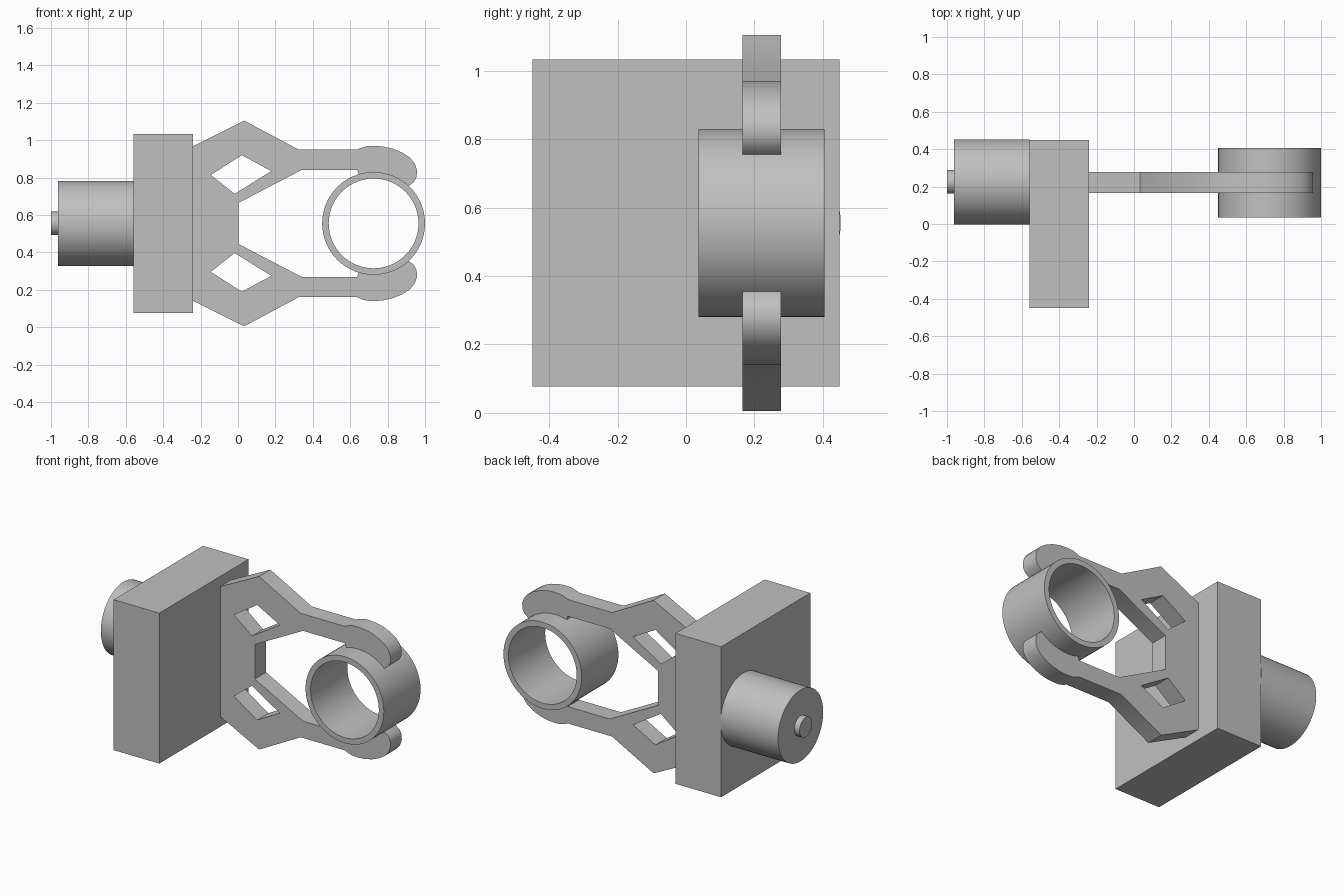
import bpy, bmesh
from math import radians, cos, sin, pi
from mathutils import Matrix

cube = bpy.data.objects.get("Cube")
if cube:
    bpy.data.objects.remove(cube, do_unlink=True)

MID_Z = 0.555          # mirror height of the gripper
MOTOR_Y = 0.225        # motor, fingers and ring share this depth
RING_X, RING_R = 0.725, 0.275

grey = bpy.data.materials.new("plain grey")
grey.use_nodes = True
grey.diffuse_color = (0.53, 0.53, 0.53, 1)
grey.node_tree.nodes["Principled BSDF"].inputs["Base Color"].default_value = (0.53, 0.53, 0.53, 1)


def finish(obj):
    """Clean the mesh, give it the material and shade it."""
    bm = bmesh.new()
    bm.from_mesh(obj.data)
    bmesh.ops.remove_doubles(bm, verts=bm.verts, dist=0.0001)
    bmesh.ops.recalc_face_normals(bm, faces=bm.faces)
    bm.to_mesh(obj.data)
    bm.free()
    obj.data.materials.clear()
    obj.data.materials.append(grey)
    bpy.ops.object.select_all(action='DESELECT')
    obj.select_set(True)
    bpy.context.view_layer.objects.active = obj
    bpy.ops.object.shade_smooth_by_angle(angle=radians(30))


def cylinder_x(name, x0, x1, radius):
    """Solid cylinder lying along x on the motor axis."""
    bpy.ops.mesh.primitive_cylinder_add(
        vertices=64, radius=radius, depth=x1 - x0,
        location=((x0 + x1) / 2, MOTOR_Y, MID_Z), rotation=(0, pi / 2, 0))
    obj = bpy.context.object
    obj.name = name
    finish(obj)


def slab(name, outlines, y0, y1):
    """Extrude closed x-z outlines along y; inner outlines become holes."""
    curve = bpy.data.curves.new(name, 'CURVE')
    curve.dimensions = '2D'
    curve.fill_mode = 'BOTH'
    curve.extrude = (y1 - y0) / 2
    for points in outlines:
        spline = curve.splines.new('POLY')
        spline.points.add(len(points) - 1)
        for p, (x, z) in zip(spline.points, points):
            p.co = (x, z, 0, 1)
        spline.use_cyclic_u = True
    obj = bpy.data.objects.new(name, curve)
    bpy.context.collection.objects.link(obj)
    obj.location.y = (y0 + y1) / 2
    obj.rotation_euler.x = pi / 2
    bpy.ops.object.select_all(action='DESELECT')
    obj.select_set(True)
    bpy.context.view_layer.objects.active = obj
    bpy.ops.object.convert(target='MESH')
    obj = bpy.context.object
    obj.name = name
    finish(obj)


def arc(radius, start, end, steps):
    """Points on a circle about the ring centre, angles in degrees."""
    angles = [radians(start + (end - start) * i / steps) for i in range(steps + 1)]
    return [(RING_X + radius * cos(a), MID_Z + radius * sin(a)) for a in angles]


def flip(points):
    return [(x, 2 * MID_Z - z) for x, z in reversed(points)]


# Housing block
bpy.ops.mesh.primitive_cube_add(size=1, location=(-0.4, 0, MID_Z))
housing = bpy.context.object
housing.name = "housing_block"
housing.data.transform(Matrix.Diagonal((0.32, 0.896, 0.956, 1)))
finish(housing)

# Motor and its shaft
cylinder_x("motor_body", -0.963, -0.56, 0.227)
cylinder_x("motor_shaft", -1.0, -0.963, 0.063)

# Finger plate: upper half, mirrored for the lower half
upper = [(-0.24, 0.968), (0.033, 1.105), (0.325, 0.949), (0.635, 0.949),
         (0.66, 0.96), (0.69, 0.968), (0.73, 0.97), (0.78, 0.966),
         (0.83, 0.954), (0.88, 0.933), (0.92, 0.906), (0.945, 0.875),
         (0.957, 0.84), (0.955, 0.805), (0.942, 0.778)]
upper += arc(0.274, 47, 107, 16)
upper += [(0.637, 0.842), (0.342, 0.842), (0.003, 0.665)]
window = [(0.02, 0.92), (0.178, 0.835), (-0.018, 0.713), (-0.145, 0.814)]
slab("finger_plate", [upper + flip(upper), window, flip(window)], 0.165, 0.278)

# Gripped ring
slab("gripped_ring", [arc(RING_R, 0, 354.375, 63), arc(0.24, 0, 354.375, 63)], 0.036, 0.405)
